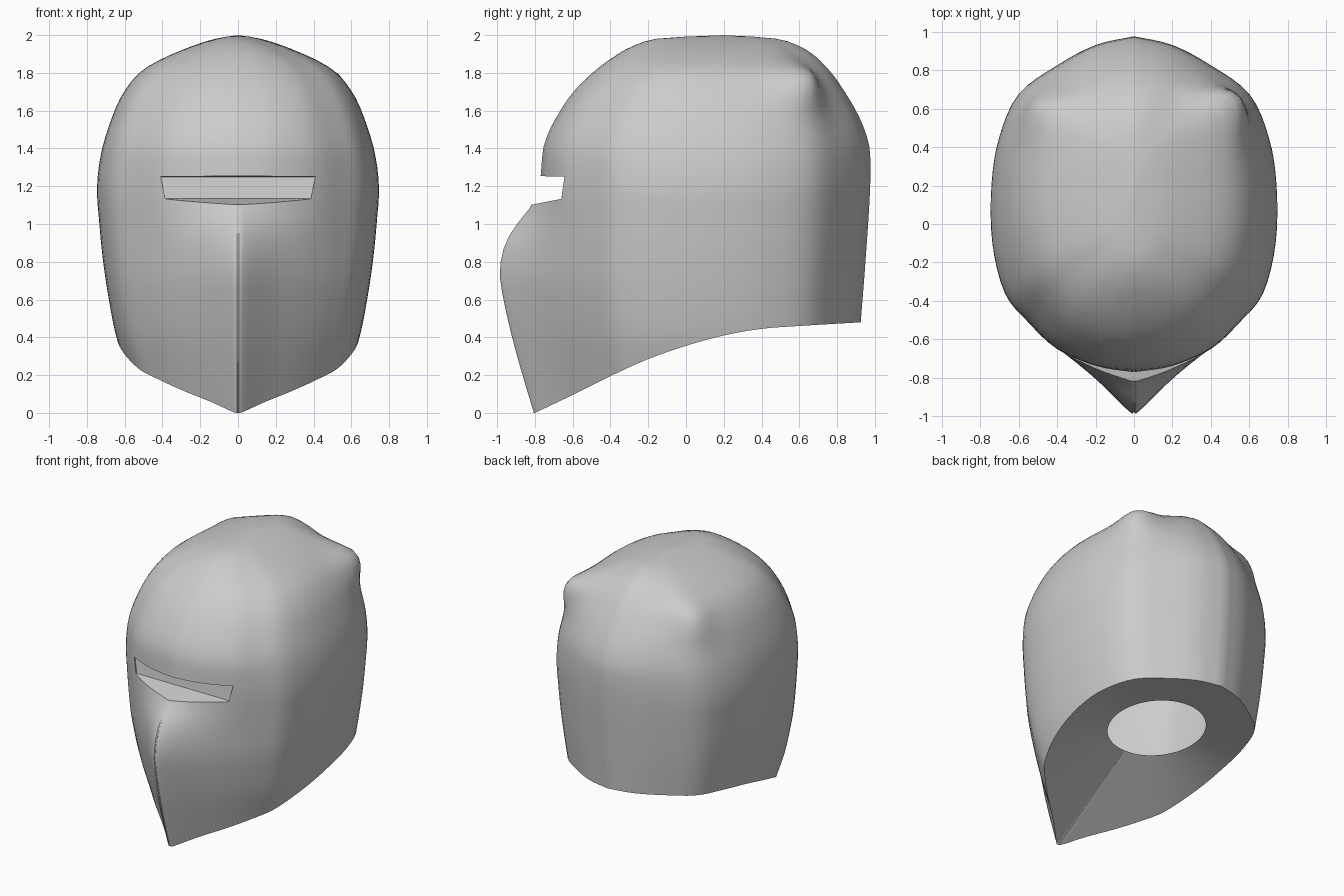
import bpy, bmesh, math

if "Cube" in bpy.data.objects:
    bpy.data.objects.remove(bpy.data.objects["Cube"])


def curve(keys, v):
    """Smooth value through (position, value) keys."""
    if v <= keys[0][0]:
        return keys[0][1]
    if v >= keys[-1][0]:
        return keys[-1][1]
    i = max(j for j in range(len(keys) - 1) if keys[j][0] <= v)

    def slope(j):
        a, b = keys[max(j - 1, 0)], keys[min(j + 1, len(keys) - 1)]
        return (b[1] - a[1]) / (b[0] - a[0])
    (x0, y0), (x1, y1) = keys[i], keys[i + 1]
    h = x1 - x0
    t = (v - x0) / h
    return (y0 * (2*t**3 - 3*t*t + 1) + slope(i) * h * (t**3 - 2*t*t + t)
            + y1 * (3*t*t - 2*t**3) + slope(i + 1) * h * (t**3 - t*t))


# Silhouettes by height, and the rim height by depth
WIDTH = [(0, .52), (.2, .575), (.4, .64), (.6, .68), (.8, .71), (1, .73), (1.2, .742), (1.4, .715),
         (1.6, .65), (1.7, .60), (1.8, .52), (1.87, .41), (1.95, .22), (1.985, .10), (2, 0)]
FRONT = [(0, -.80), (.2, -.86), (.4, -.915), (.6, -.96), (.75, -.98), (.9, -.95), (1, -.89),
         (1.1, -.815), (1.2, -.775), (1.4, -.755), (1.5, -.72), (1.6, -.665), (1.7, -.595),
         (1.8, -.495), (1.9, -.36), (1.95, -.26), (1.985, -.12), (2, .2)]
BACK = [(.48, .925), (.8, .95), (1.2, .975), (1.4, .972), (1.5, .945), (1.6, .90), (1.7, .84),
        (1.8, .77), (1.9, .67), (1.95, .58), (1.985, .45), (2, .2)]
RIM = [(-.8, 0), (-.6, .095), (-.4, .195), (-.2, .285), (0, .355), (.2, .41), (.4, .445), (.6, .46), (.93, .48)]

# Half outline from front to back: side x, keeled y, rounded y
SIDE = [0, .03, .2, .4, .55, .67, .735, .74, .70, .60, .4, .2, 0]
KEEL = [-.98, -.973, -.815, -.65, -.51, -.36, -.1, .2, .45, .675, .825, .93, .975]
ROUND = [-.76, -.759, -.735, -.65, -.51, -.36, -.1, .2, .45, .675, .825, .93, .975]
CY, SUB = .2, 4
HALF = (len(SIDE) - 1) * SUB
COUNT = HALF * 2


def outline(col, z):
    """Point of the shell in column col at height z."""
    sign = 1 if col <= HALF else -1
    p = (col if col <= HALF else COUNT - col) / SUB
    f = curve(FRONT, z)
    k = 1 if z < .75 else min(1, max(0, (-.76 - f) / .22))
    x = curve(list(enumerate(SIDE)), p) * curve(WIDTH, z) / .74
    y = k * curve(list(enumerate(KEEL)), p) + (1 - k) * curve(list(enumerate(ROUND)), p)
    if y < CY:
        y = CY + (y - CY) * (f - CY) / (-.76 - .22 * k - CY)
    else:
        y = CY + (y - CY) * (curve(BACK, z) - CY) / (.975 - CY)
    # Rear corners of the crown: long below, short above, stronger on the right
    amount = .09 if sign > 0 else .05
    reach = .17 if z < 1.79 else .07
    bump = amount * math.exp(-((p - 9) / .85) ** 2 - ((z - 1.79) / reach) ** 2)
    return sign * (x + bump), y + bump, z


def make_object(name, bm):
    mesh = bpy.data.meshes.new(name)
    bmesh.ops.recalc_face_normals(bm, faces=bm.faces)
    bm.to_mesh(mesh)
    bm.free()
    ob = bpy.data.objects.new(name, mesh)
    bpy.context.collection.objects.link(ob)
    return ob


# Helmet shell: rows rise from the curved rim to the crown
bm = bmesh.new()
LOW, HIGH = 18, 20
columns = []
for c in range(COUNT):
    zb = .3
    for _ in range(12):
        zb = curve(RIM, outline(c, zb)[1])
    zs = [zb + (1.3 - zb) * i / LOW for i in range(LOW)]
    zs += [1.3 + .7 * math.sin(math.pi / 2 * i / HIGH) for i in range(HIGH)]
    columns.append([bm.verts.new(outline(c, z)) for z in zs])
crown = bm.verts.new((0, CY, 2))


# Underside with a tilted oval neck opening
def hole_z(y):
    return .455 + .08 * (y - .24)


inner = []
for c in range(COUNT):
    rim = columns[c][0].co
    a = math.atan2(rim.x, -(rim.y - .24))
    y = .24 - .34 * math.cos(a)
    inner.append(bm.verts.new((.33 * math.sin(a), y, hole_z(y))))
for c in range(COUNT):
    d = (c + 1) % COUNT
    A, B = columns[c], columns[d]
    for i in range(len(A) - 1):
        bm.faces.new((A[i], B[i], B[i + 1], A[i + 1]))
    bm.faces.new((A[-1], B[-1], crown))
    bm.faces.new((inner[c], inner[d], B[0], A[0]))
bm.faces.new(inner)
helmet = make_object("helmet_shell", bm)

# Eye slit cutter
bm = bmesh.new()
profile = [(-1.1, 1.262), (-.635, 1.25), (-.65, 1.135), (-1.1, 1.047)]
ends = [[bm.verts.new((x * s, y, z)) for (y, z), x in zip(profile, (.41, .41, .385, .385))] for s in (-1, 1)]
for e in ends:
    bm.faces.new(e)
for i in range(4):
    j = (i + 1) % 4
    bm.faces.new((ends[0][i], ends[0][j], ends[1][j], ends[1][i]))
cutter = make_object("eye_slit_cutter", bm)
cutter.hide_render = True

bpy.context.view_layer.objects.active = helmet
helmet.select_set(True)
mod = helmet.modifiers.new("eye_slit", 'BOOLEAN')
mod.operation, mod.solver, mod.object = 'DIFFERENCE', 'EXACT', cutter
bpy.ops.object.modifier_apply(modifier=mod.name)
bpy.data.objects.remove(cutter)

# Open the neck hole
bm = bmesh.new()
bm.from_mesh(helmet.data)
cap = [f for f in bm.faces if all(abs(v.co.z - hole_z(v.co.y)) < 1e-4
                                  and math.hypot(v.co.x, v.co.y - .24) < .36 for v in f.verts)]
bmesh.ops.delete(bm, geom=cap, context='FACES')
bm.to_mesh(helmet.data)
bm.free()

steel = bpy.data.materials.new("grey_steel")
steel.diffuse_color = (.6, .6, .6, 1)
steel.use_nodes = True
steel.node_tree.nodes["Principled BSDF"].inputs["Base Color"].default_value = steel.diffuse_color
helmet.data.materials.clear()
helmet.data.materials.append(steel)
bpy.ops.object.shade_smooth_by_angle(angle=math.radians(50))
